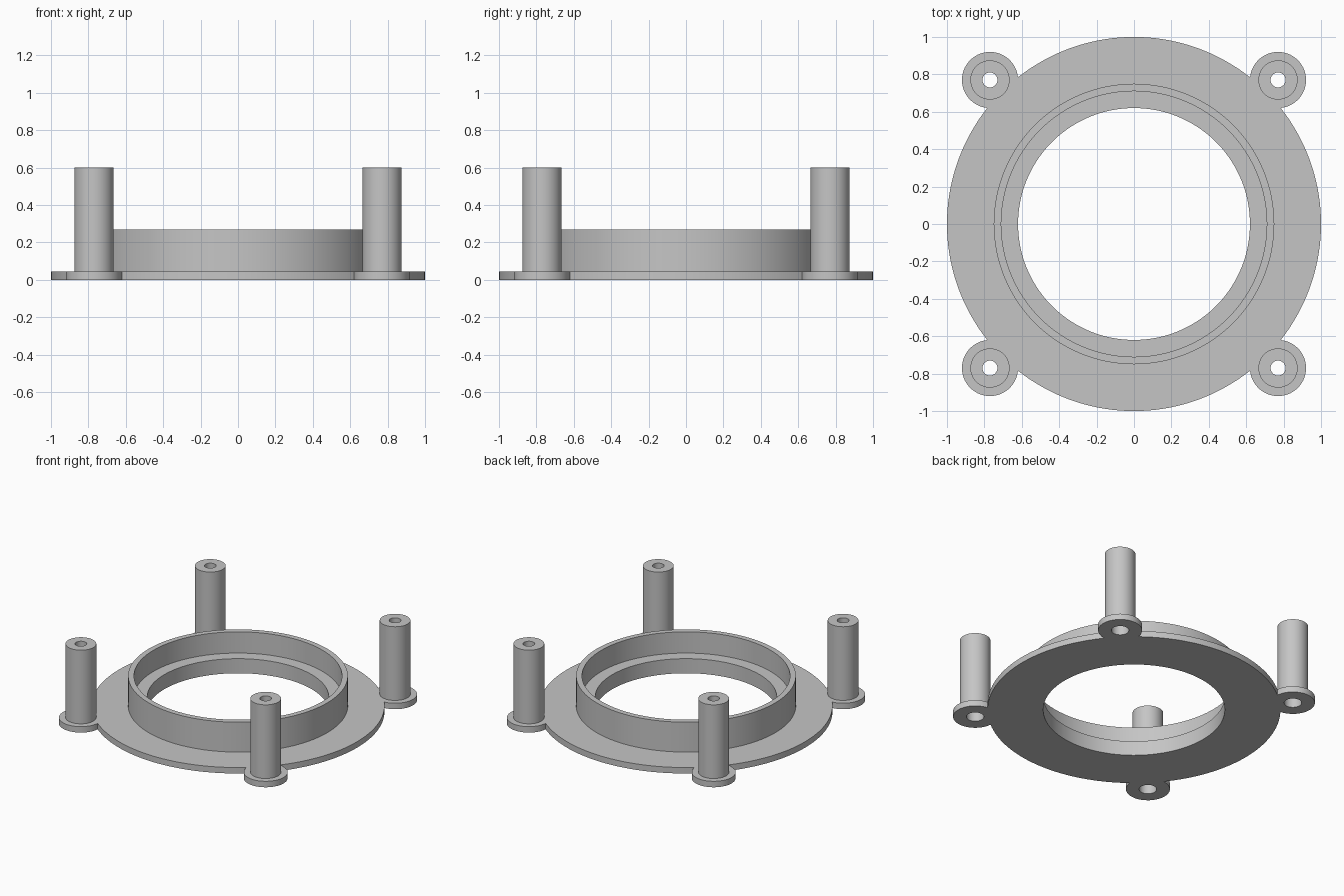
import bpy
import bmesh
from math import acos, cos, sin, pi, hypot, radians

cube = bpy.data.objects.get("Cube")
if cube:
    bpy.data.objects.remove(cube, do_unlink=True)

PLATE_R, HOLE_R, PLATE_T = 1.0, 0.62, 0.045
LUG_R, LUG_POS = 0.15, 0.77
POST_R, POST_TOP = 0.105, 0.6
BORE_R, RECESS_R, RECESS_TOP = 0.04, 0.06, 0.3

grey = bpy.data.materials.new("plain_grey")
grey.use_nodes = True
colour = (0.56, 0.56, 0.56, 1)
grey.diffuse_color = colour
grey.node_tree.nodes["Principled BSDF"].inputs["Base Color"].default_value = colour


def finish(name, bm, location=(0, 0, 0)):
    """Turn a bmesh into a shaded, coloured object."""
    mesh = bpy.data.meshes.new(name)
    bm.to_mesh(mesh)
    bm.free()
    mesh.materials.clear()
    mesh.materials.append(grey)
    obj = bpy.data.objects.new(name, mesh)
    obj.location = location
    bpy.context.collection.objects.link(obj)
    bpy.ops.object.select_all(action='DESELECT')
    obj.select_set(True)
    bpy.context.view_layer.objects.active = obj
    bpy.ops.object.shade_smooth_by_angle(angle=radians(30))
    return obj


def lathe(name, profile, steps, location=(0, 0, 0)):
    """Spin an (r, z) profile, listed upward on the outside, around z."""
    bm = bmesh.new()
    rings = [[bm.verts.new((r * cos(2 * pi * i / steps), r * sin(2 * pi * i / steps), z))
              for i in range(steps)] for r, z in profile]
    for low, high in zip(rings, rings[1:]):
        for i in range(steps):
            j = (i + 1) % steps
            bm.faces.new((low[i], low[j], high[j], high[i]))
    return finish(name, bm, location)


def arc(cx, cy, r, start, end, steps):
    return [(cx + r * cos(start + (end - start) * i / steps),
             cy + r * sin(start + (end - start) * i / steps)) for i in range(steps)]


# Plate outline: large arcs alternating with the four lug arcs
d = hypot(LUG_POS, LUG_POS)
gap = acos((PLATE_R**2 + d**2 - LUG_R**2) / (2 * PLATE_R * d))
sweep = pi - acos((LUG_R**2 + d**2 - PLATE_R**2) / (2 * LUG_R * d))
corners = [pi / 4 + k * pi / 2 for k in range(4)]
outline = []
for a in corners:
    outline += arc(d * cos(a), d * sin(a), LUG_R, a - sweep, a + sweep, 40)
    outline += arc(0, 0, PLATE_R, a + gap, a + pi / 2 - gap, 36)

# Base plate: filled outline with the centre opening and screw holes
loops = [outline, arc(0, 0, HOLE_R, 0, 2 * pi, 128)]
loops += [arc(d * cos(a), d * sin(a), RECESS_R, 0, 2 * pi, 40) for a in corners]
curve = bpy.data.curves.new("plate_outline", 'CURVE')
curve.dimensions = '2D'
curve.fill_mode = 'BOTH'
curve.extrude = PLATE_T / 2
for loop in loops:
    spline = curve.splines.new('POLY')
    spline.points.add(len(loop) - 1)
    for point, (x, y) in zip(spline.points, loop):
        point.co = (x, y, 0, 1)
    spline.use_cyclic_u = True
helper = bpy.data.objects.new("plate_outline", curve)
bpy.context.collection.objects.link(helper)
bpy.context.view_layer.update()
flat = bpy.data.meshes.new_from_object(
    helper.evaluated_get(bpy.context.evaluated_depsgraph_get()))
bpy.data.objects.remove(helper, do_unlink=True)
bm = bmesh.new()
bm.from_mesh(flat)
bpy.data.meshes.remove(flat)
bmesh.ops.remove_doubles(bm, verts=bm.verts, dist=0.0001)
bmesh.ops.translate(bm, verts=bm.verts, vec=(0, 0, PLATE_T / 2))
bmesh.ops.recalc_face_normals(bm, faces=bm.faces)
finish("base_plate", bm)

# Raised collar with an inner ledge
lathe("collar", [(0.75, PLATE_T), (0.75, 0.27), (0.71, 0.27), (0.71, 0.11),
                 (HOLE_R, 0.11), (HOLE_R, PLATE_T)], 128)

# Hollow corner posts, with a wider screw recess from below
for a, side in zip(corners, ("back_left", "back_right", "front_right", "front_left")):
    lathe("post_" + side, [(POST_R, PLATE_T), (POST_R, POST_TOP), (BORE_R, POST_TOP),
                           (BORE_R, RECESS_TOP), (RECESS_R, RECESS_TOP),
                           (RECESS_R, PLATE_T)], 40, (d * cos(a), d * sin(a), 0))
